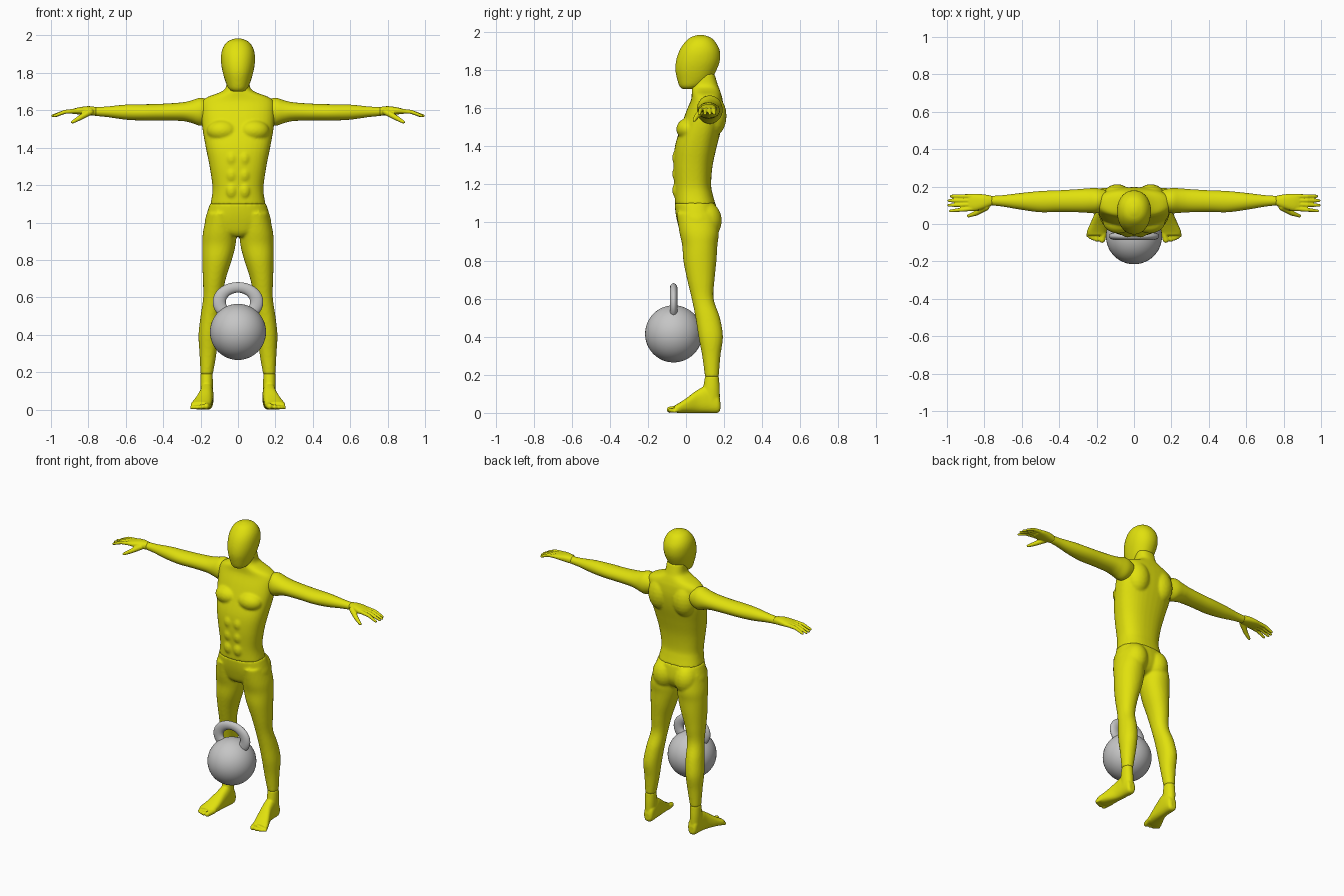
import bpy, bmesh, math
from mathutils import Vector, Matrix

if "Cube" in bpy.data.objects:
    bpy.data.objects.remove(bpy.data.objects["Cube"])


def material(name, rgb):
    m = bpy.data.materials.new(name)
    m.diffuse_color = (*rgb, 1)
    m.use_nodes = True
    m.node_tree.nodes["Principled BSDF"].inputs["Base Color"].default_value = m.diffuse_color
    return m


YELLOW = material("body yellow", (0.75, 0.75, 0.004))
GREY = material("iron grey", (0.56, 0.56, 0.56))


def skin(bm, rings):
    """Bridge a list of point rings into a closed tube."""
    vs = [[bm.verts.new(p) for p in r] for r in rings]
    n = len(vs[0])
    for a, b in zip(vs, vs[1:]):
        for i in range(n):
            j = (i + 1) % n
            bm.faces.new((a[i], a[j], b[j], b[i]))
    bm.faces.new(vs[0])
    bm.faces.new(vs[-1])


def smooth_rows(rows, steps=5):
    """Catmull-Rom interpolation between cross-section rows."""
    rows = [rows[0]] + list(rows) + [rows[-1]]
    out = []
    for p0, p1, p2, p3 in zip(rows, rows[1:], rows[2:], rows[3:]):
        for k in range(steps):
            t = k / steps
            out.append([b + 0.5 * t * (c - a + t * (2*a - 5*b + 4*c - d + t * (3*(b - c) + d - a)))
                        for a, b, c, d in zip(p0, p1, p2, p3)])
    out.append(rows[-1])
    return out


def loft(bm, axis, rows, e=2.0, side=1, n=36):
    """Rows are (position on axis, low, high, low, high) on the two other axes."""
    rings = []
    for pos, a0, a1, b0, b1 in smooth_rows(rows):
        ring = []
        for i in range(n):
            t = 2 * math.pi * i / n
            c, s = math.cos(t), math.sin(t)
            u = math.copysign(abs(c) ** (2 / e), c)
            v = math.copysign(abs(s) ** (2 / e), s)
            p = [(a0 + a1) / 2 + u * (a1 - a0) / 2, (b0 + b1) / 2 + v * (b1 - b0) / 2]
            p.insert(axis, pos)
            ring.append((p[0] * side, p[1], p[2]))
        rings.append(ring)
    skin(bm, rings)


def ball(bm, c, r, segs=24):
    m = Matrix.Translation(c) @ Matrix.Diagonal((*r, 1))
    bmesh.ops.create_uvsphere(bm, u_segments=segs, v_segments=segs // 2, radius=1, matrix=m)


def digit(bm, pts, radii, side):
    """Tapered finger or toe along a few points."""
    pts = [Vector((p[0] * side, p[1], p[2])) for p in pts]
    for p, r in zip(pts, radii):
        ball(bm, p, (r, r, r), 12)
    for p, q, r1, r2 in zip(pts, pts[1:], radii, radii[1:]):
        d = q - p
        m = Matrix.Translation((p + q) / 2) @ d.to_track_quat('Z', 'Y').to_matrix().to_4x4()
        bmesh.ops.create_cone(bm, cap_ends=True, segments=12, radius1=r1, radius2=r2,
                              depth=d.length, matrix=m)


def finish(name, bm, mat, voxel=None, smooth=4):
    """Make the object, optionally fusing its shells into one skin."""
    bmesh.ops.recalc_face_normals(bm, faces=bm.faces)
    for f in bm.faces:
        f.smooth = True
    me = bpy.data.meshes.new(name)
    bm.to_mesh(me)
    bm.free()
    me.materials.append(mat)
    ob = bpy.data.objects.new(name, me)
    bpy.context.collection.objects.link(ob)
    if voxel:
        r = ob.modifiers.new("fuse", 'REMESH')
        r.mode, r.voxel_size, r.use_smooth_shade = 'VOXEL', voxel, True
        s = ob.modifiers.new("soften", 'SMOOTH')
        s.factor, s.iterations = 0.5, smooth
    return ob


def centred(rows):
    return [(z, -w, w, y0, y1) for z, w, y0, y1 in rows]


# Head
bm = bmesh.new()
loft(bm, 2, centred([
    (1.70, .028, -.018, .04), (1.715, .05, -.034, .085), (1.75, .066, -.046, .13),
    (1.80, .081, -.056, .16), (1.85, .09, -.052, .178), (1.90, .09, -.036, .178),
    (1.94, .078, -.011, .16), (1.97, .052, .02, .132), (1.985, .012, .06, .09)]), 2.1)
finish("head", bm, YELLOW, .007)

# Torso with neck, chest, stomach and shoulder blade muscles
bm = bmesh.new()
loft(bm, 2, centred([
    (1.096, .148, -.058, .155), (1.15, .138, -.06, .14), (1.2, .137, -.062, .132),
    (1.3, .152, -.066, .14), (1.4, .172, -.058, .162), (1.5, .19, -.028, .187),
    (1.58, .197, 0, .197), (1.64, .195, .025, .193), (1.67, .165, .03, .186),
    (1.695, .10, .03, .178), (1.72, .066, .034, .168), (1.78, .06, .05, .15)]), 2.4)
for s in (1, -1):
    ball(bm, (s * .083, .015, 1.49), (.085, .066, .06))
    ball(bm, (s * .09, .14, 1.56), (.08, .073, .11))
    for z in (1.17, 1.255, 1.34):
        ball(bm, (s * .034, -.045, z), (.033, .027, .045))
finish("torso", bm, YELLOW, .007, 6)

# Hips and legs fused into one skin
bm = bmesh.new()
loft(bm, 2, centred([
    (1.104, .149, -.06, .155), (1.05, .166, -.055, .165), (1.0, .175, -.045, .165),
    (.95, .13, -.03, .14), (.925, .05, -.01, .1)]), 2.3)
for s in (1, -1):
    ball(bm, (s * .08, .105, 1.01), (.078, .083, .10))
    loft(bm, 2, [
        (1.05, .02, .165, -.05, .16), (.95, .01, .187, -.035, .172), (.88, .013, .191, -.02, .165),
        (.8, .033, .191, -.014, .16), (.7, .065, .188, .006, .15), (.6, .085, .186, .03, .145),
        (.5, .095, .2, .05, .178), (.4, .105, .211, .066, .194), (.3, .115, .206, .085, .181),
        (.186, .135, .2, .10, .172)], 2.1, s)
finish("hips_and_legs", bm, YELLOW, .008)

for s, label in ((1, "left"), (-1, "right")):
    # Arm
    bm = bmesh.new()
    loft(bm, 0, [
        (.15, .075, .18, 1.54, 1.65), (.198, .058, .192, 1.518, 1.667), (.25, .06, .19, 1.533, 1.652),
        (.3, .063, .186, 1.543, 1.642), (.4, .065, .18, 1.545, 1.635), (.5, .063, .176, 1.545, 1.632),
        (.6, .076, .166, 1.55, 1.63), (.7, .093, .154, 1.564, 1.62), (.764, .1, .15, 1.57, 1.617)], 2, s)
    finish(label + "_arm", bm, YELLOW)

    # Hand with four fingers and a thumb
    bm = bmesh.new()
    loft(bm, 0, [
        (.757, .1, .15, 1.571, 1.617), (.8, .083, .158, 1.574, 1.622),
        (.85, .07, .162, 1.578, 1.616), (.885, .073, .158, 1.58, 1.607)], 2.4, s)
    for y, tx, ty in ((.148, .977, .149), (.126, .99, .125), (.104, .991, .1), (.082, .982, .07)):
        digit(bm, [(.865, y, 1.597), (.925, (y + ty) / 2, 1.592), (tx, ty, 1.57)],
              (.0125, .011, .008), s)
    digit(bm, [(.79, .09, 1.592), (.845, .058, 1.56), (.885, .043, 1.537)], (.018, .014, .009), s)
    finish(label + "_hand", bm, YELLOW, .004, 3)

    # Foot with five toes
    bm = bmesh.new()
    loft(bm, 2, [(.193, .136, .2, .1, .172), (.13, .134, .202, .09, .177),
                 (.06, .135, .2, .08, .178)], 2.1, s)
    loft(bm, 1, [
        (.18, .148, .185, .015, .06), (.165, .133, .196, 0, .1), (.11, .131, .202, 0, .14),
        (.06, .134, .21, 0, .12), (0, .139, .235, 0, .076), (-.04, .147, .252, 0, .05),
        (-.06, .155, .25, .002, .04)], 2.5, s)
    toes = ((.17, -.085, .017), (.199, -.083, .013), (.218, -.077, .012), (.234, -.07, .011), (.247, -.061, .01))
    for x, y, r in toes:
        digit(bm, [(x - .012, -.03, r + .006), (x, y, r)], (r, r), s)
    finish(label + "_foot", bm, YELLOW, .005)

# Kettlebell ball
bm = bmesh.new()
ball(bm, (0, -.065, .415), (.15, .15, .15), 48)
finish("kettlebell_ball", bm, GREY)

# Kettlebell handle: an arched loop sinking into the ball
bm = bmesh.new()
rings = []
for i in range(41):
    a = math.radians(-50 + 280 * i / 40)
    ca, sa = math.cos(a), math.sin(a)
    thick = .028 + .007 * ca * ca
    ring = []
    for k in range(20):
        b = 2 * math.pi * k / 20
        d = thick * math.cos(b)
        ring.append(((.10 + d) * ca, -.065 + .02 * math.sin(b), .575 + (.078 + d) * sa))
    rings.append(ring)
skin(bm, rings)
finish("kettlebell_handle", bm, GREY)
